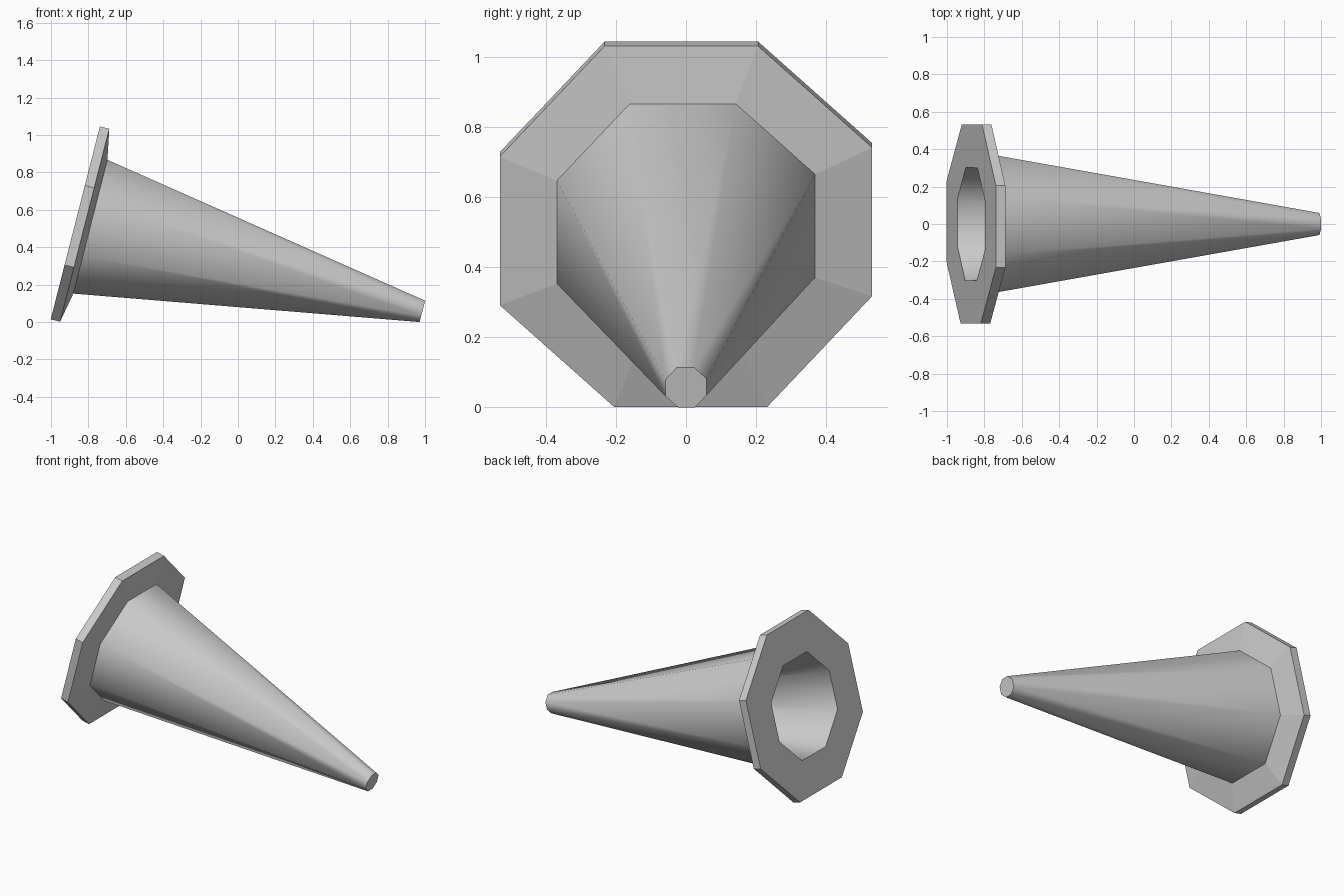
import bpy, bmesh, math
from mathutils import Matrix, Vector

cube = bpy.data.objects.get("Cube")
if cube:
    bpy.data.objects.remove(cube)

# Plain grey material
grey = bpy.data.materials.new("plain grey")
grey.use_nodes = True
colour = (0.6, 0.6, 0.6, 1)
grey.diffuse_color = colour
grey.node_tree.nodes["Principled BSDF"].inputs["Base Color"].default_value = colour

bm = bmesh.new()


def ring(radius, height):
    """Slightly twisted octagon: four flats, each slid a little along its side."""
    verts = []
    for k in range(4):
        turn = Matrix.Rotation(k * math.pi / 2, 3, "Z")
        for side in (-1, 1):
            p = Vector((radius, radius * (side * 0.412 + 0.025), height))
            verts.append(bm.verts.new(turn @ p))
    return verts


# Radius, distance along the axis, smooth flag of the band that follows
profile = [
    (0.03, 1.84, True),    # closed end of the hollow
    (0.302, 0.0, False),   # mouth of the hollow
    (0.532, 0.0, False),   # back edge of the flange
    (0.532, 0.052, False), # front edge of the flange
    (0.369, 0.083, True),  # foot of the cone
    (0.059, 1.915, False), # tip
]
rings = [ring(r, h) for r, h, _ in profile]
for (_, _, smooth), a, b in zip(profile, rings, rings[1:]):
    for i in range(len(a)):
        j = (i + 1) % len(a)
        bm.faces.new((a[i], a[j], b[j], b[i])).smooth = smooth
bm.faces.new(rings[0])
bm.faces.new(rings[-1])
bmesh.ops.recalc_face_normals(bm, faces=bm.faces)

# Keep the joins between bands crisp, the cone sides soft
for e in bm.edges:
    if e.calc_face_angle(0) > math.radians(50):
        e.smooth = False

# Lay the cone on its side, resting on flange and tip
bm.transform(Matrix.Translation((-0.87, 0, 0.53))
             @ Matrix.Rotation(math.radians(104.3), 4, "Y"))

mesh = bpy.data.meshes.new("road_cone")
bm.to_mesh(mesh)
bm.free()
mesh.materials.append(grey)
cone = bpy.data.objects.new("road_cone", mesh)
bpy.context.collection.objects.link(cone)
